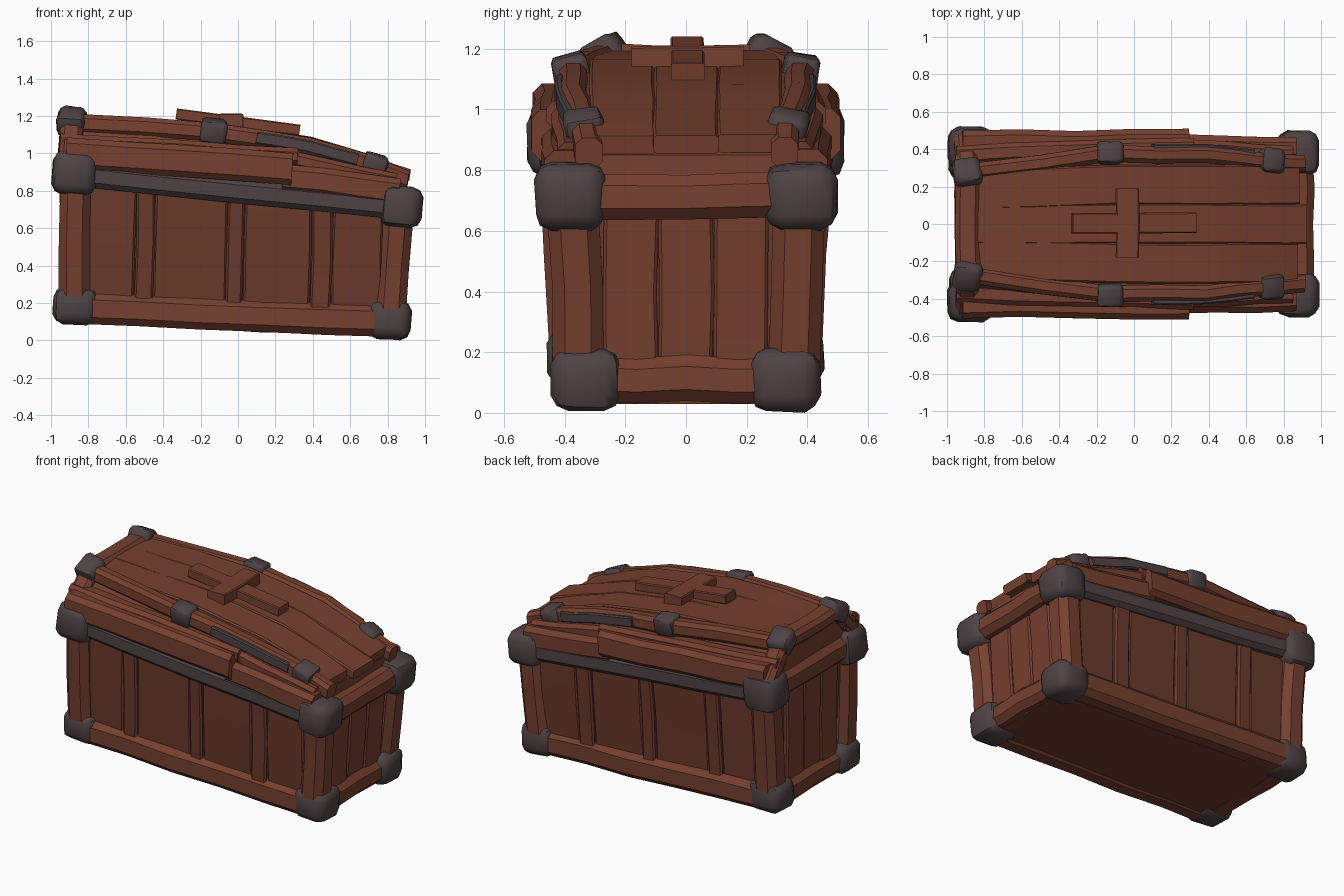
import bpy, bmesh, math, random
from mathutils import Vector, Matrix

if "Cube" in bpy.data.objects:
    bpy.data.objects.remove(bpy.data.objects["Cube"])

random.seed(4)


def material(name, rgb):
    m = bpy.data.materials.new(name)
    m.diffuse_color = (*rgb, 1)
    m.use_nodes = True
    m.node_tree.nodes["Principled BSDF"].inputs["Base Color"].default_value = m.diffuse_color
    return m


WOOD = material("red brown wood", (0.180, 0.051, 0.028))
PANEL = material("dark brown wood", (0.150, 0.043, 0.025))
IRON = material("dark iron", (0.078, 0.056, 0.058))


def finish(name, bm, mat, angle=35):
    bmesh.ops.recalc_face_normals(bm, faces=bm.faces)
    me = bpy.data.meshes.new(name)
    bm.to_mesh(me)
    bm.free()
    ob = bpy.data.objects.new(name, me)
    bpy.context.collection.objects.link(ob)
    me.materials.append(mat)
    bpy.ops.object.select_all(action='DESELECT')
    ob.select_set(True)
    bpy.context.view_layer.objects.active = ob
    bpy.ops.object.shade_smooth_by_angle(angle=math.radians(angle))
    return ob


def loft(name, rings, mat, angle=35):
    """Skin a row of closed rings and cap both ends."""
    bm = bmesh.new()
    vs = [[bm.verts.new(p) for p in r] for r in rings]
    n = len(vs[0])
    for a, b in zip(vs, vs[1:]):
        for i in range(n):
            bm.faces.new((a[i], a[(i + 1) % n], b[(i + 1) % n], b[i]))
    bm.faces.new(vs[0])
    bm.faces.new(vs[-1])
    return finish(name, bm, mat, angle)


def beam(name, pts, w, h, mat=WOOD, cham=0.25, wob=0.006, cuts=2):
    """Rough chamfered timber along a path; w is across (y, or x for cross beams)."""
    pts = [Vector(p) for p in pts]
    path = [p.lerp(q, i / cuts) for p, q in zip(pts, pts[1:]) for i in range(cuts)] + [pts[-1]]
    t = (pts[-1] - pts[0]).normalized()
    a = Vector((1, 0, 0)) if abs(t.y) > 0.6 else Vector((0, 1, 0))
    b = t.cross(a).normalized()
    a = b.cross(t).normalized()
    c = cham * min(w, h)
    u, v = w / 2, h / 2
    sec = [(u, v - c), (u - c, v), (c - u, v), (-u, v - c),
           (-u, c - v), (c - u, -v), (u - c, -v), (u, c - v)]
    rings = []
    for p in path:
        da, db = random.uniform(-wob, wob), random.uniform(-wob, wob)
        k = 1 + random.uniform(-wob, wob) * 4
        rings.append([p + a * (x * k + da) + b * (y * k + db) for x, y in sec])
    return loft(name, rings, mat)


def cap(name, c, size, tilt=0.08, bev=0.055, yaw=0.0, roll=0.0):
    """Bevelled iron block."""
    bm = bmesh.new()
    bmesh.ops.create_cube(bm, size=1)
    bmesh.ops.scale(bm, vec=size, verts=bm.verts)
    bmesh.ops.bevel(bm, geom=bm.edges[:], offset=bev, segments=2, profile=0.45, affect='EDGES')
    for v in bm.verts:
        v.co += Vector([random.uniform(-0.004, 0.004) for _ in range(3)])
    m = (Matrix.Translation(c) @ Matrix.Rotation(yaw, 4, 'Z')
         @ Matrix.Rotation(tilt, 4, 'Y') @ Matrix.Rotation(roll, 4, 'X'))
    bm.transform(m)
    return finish(name, bm, IRON, 40)


# Body core, higher at the left end
def end_ring(xb, xt, zb, zt, yb, yt):
    return [(xb, -yb, zb), (xb, yb, zb), (xt, yt, zt), (xt, -yt, zt)]


loft("chest_body", [end_ring(-0.90, -0.91, 0.10, 0.92, 0.38, 0.41),
                    end_ring(0.83, 0.87, 0.03, 0.74, 0.36, 0.39)], PANEL)

# Lid core: x, base z / half width, shoulder z / half width, top z / half width
lid = [(-0.92, 0.87, .46, 1.04, .40, 1.17, .24), (-0.14, 0.80, .46, 1.00, .42, 1.13, .34),
       (0.40, 0.75, .44, 0.93, .41, 1.05, .33), (0.73, 0.70, .42, 0.84, .38, 0.93, .31),
       (0.87, 0.70, .40, 0.78, .36, 0.85, .30)]
loft("lid_core", [[(x, -a, z), (x, -b, y), (x, -c, w), (x, c, w), (x, b, y), (x, a, z)]
                  for x, z, a, y, b, w, c in lid], WOOD)

# Lid top planks with uneven overhanging ends
for y, e in ((-0.21, 0.87), (0.0, 0.92), (0.21, 0.88)):
    beam("lid_top_plank", [(-0.93, y * 0.85, 1.17), (-0.14, y, 1.135), (0.40, y, 1.055),
                           (0.70, y, 0.955), (e, y, 0.885)], 0.215, 0.06, cham=0.15, wob=0.003)

for s in (-1, 1):
    # Corner posts and long lower beams
    beam("left_post", [(-0.87, s * .36, .18), (-0.87, s * .405, .88)], 0.17, 0.165)
    beam("right_post", [(0.81, s * .355, .11), (0.855, s * .37, .71)], 0.17, 0.165)
    beam("lower_side_beam", [(-0.87, s * .37, .175), (0.81, s * .35, .105)], 0.15, 0.17, cuts=5)
    # Iron band under the lid
    beam("iron_band", [(-0.87, s * .43, .885), (0.87, s * .41, .71)], 0.11, 0.125, IRON, cuts=4, wob=.003)
    # Side planks of differing depth
    edges = [-0.80, -0.54, -0.44, -0.05, 0.04, 0.40, 0.51, 0.78]
    for i, (x0, x1) in enumerate(zip(edges, edges[1:])):
        x = (x0 + x1) / 2
        d = 0.012 if i % 2 else 0.0
        beam("side_plank", [(x - 0.015, s * (.375 + d), .17 - .04 * x), (x, s * (.405 + d), .78 - .1 * x)],
             0.055, x1 - x0, PANEL, cham=0.2, wob=0.004)
    # Stepped lid planks, split near the right
    beam("lid_lower_plank_left", [(-0.92, s * .44, 1.00), (0.29, s * .445, 0.915)], 0.12, 0.17, cuts=4)
    beam("lid_lower_plank_right", [(0.24, s * .42, 0.87), (0.86, s * .405, 0.79)], 0.12, 0.15, cuts=3)
    beam("lid_middle_plank_left", [(-0.95, s * .37, 1.065), (0.32, s * .41, 0.985)], 0.10, 0.09, cuts=4)
    beam("lid_middle_plank_right", [(0.30, s * .40, 0.965), (0.84, s * .37, 0.845)], 0.10, 0.09, cuts=3)
    # Bowed upper rail and its iron strip
    beam("lid_rail", [(-0.94, s * .26, 1.165), (-0.85, s * .28, 1.16), (-0.14, s * .375, 1.115),
                      (0.38, s * .37, 1.04), (0.73, s * .335, 0.935), (0.91, s * .325, 0.86)], 0.09, 0.10)
    beam("rail_iron_strip", [(0.10, s * .415, 1.085), (0.38, s * .415, 1.035), (0.64, s * .382, 0.965)],
         0.03, 0.065, IRON, wob=0.003)
    # Slanted timber at the lid's left end
    beam("lid_end_slant", [(-0.90, s * .45, 0.97), (-0.89, s * .27, 1.16)], 0.12, 0.10)
    # Iron corners
    cap("upper_left_corner", (-0.875, s * .41, .895), (.235, .225, .235))
    cap("upper_right_corner", (0.875, s * .38, .715), (.22, .235, .22))
    cap("lower_left_corner", (-0.87, s * .345, .185), (.235, .22, .20), 0.05)
    cap("lower_right_corner", (0.81, s * .328, .112), (.23, .23, .21), 0.05)
    # Iron clasps on the rail
    cap("rail_end_clasp", (-0.89, s * .27, 1.17), (.15, .16, .13), 0.06, .035, s * 0.13, -s * 0.5)
    cap("rail_middle_clasp", (-0.13, s * .378, 1.12), (.14, .12, .12), 0.1, .022, 0, -s * 0.2)
    cap("rail_right_clasp", (0.73, s * .335, 0.935), (.13, .13, .12), 0.35, .025, -s * 0.1, -s * 0.2)

# Short beams and planks on both ends
beam("upper_left_end_beam", [(-0.885, -.4, .90), (-0.885, .4, .90)], 0.15, 0.16, cuts=4)
beam("upper_right_end_beam", [(0.885, -.38, .715), (0.885, .38, .715)], 0.15, 0.15, cuts=4)
beam("lower_left_end_beam", [(-0.87, -.34, .175), (-0.87, .34, .175)], 0.17, 0.16, cuts=4)
beam("lower_right_end_beam", [(0.81, -.33, .11), (0.81, .33, .11)], 0.17, 0.15, cuts=4)
beam("lid_left_end_beam", [(-0.89, -.26, 1.165), (-0.89, .26, 1.165)], 0.13, 0.10, cuts=3)
for y in (-0.18, 0.0, 0.18):
    beam("left_end_plank", [(-0.90, y, .15), (-0.905, y, .88)], 0.18, 0.05, cham=.2)
    beam("right_end_plank", [(0.83, y, .10), (0.87, y, .70)], 0.18, 0.05, cham=.2)

# Raised cross on the lid
beam("cross_long_bar", [(-0.33, 0.005, 1.212), (0.33, 0.005, 1.122)], 0.11, 0.06, cham=.1, wob=.002)
beam("cross_short_bar", [(-0.035, -.18, 1.168), (-0.035, .19, 1.168)], 0.125, 0.085, cham=.08, wob=.003)
